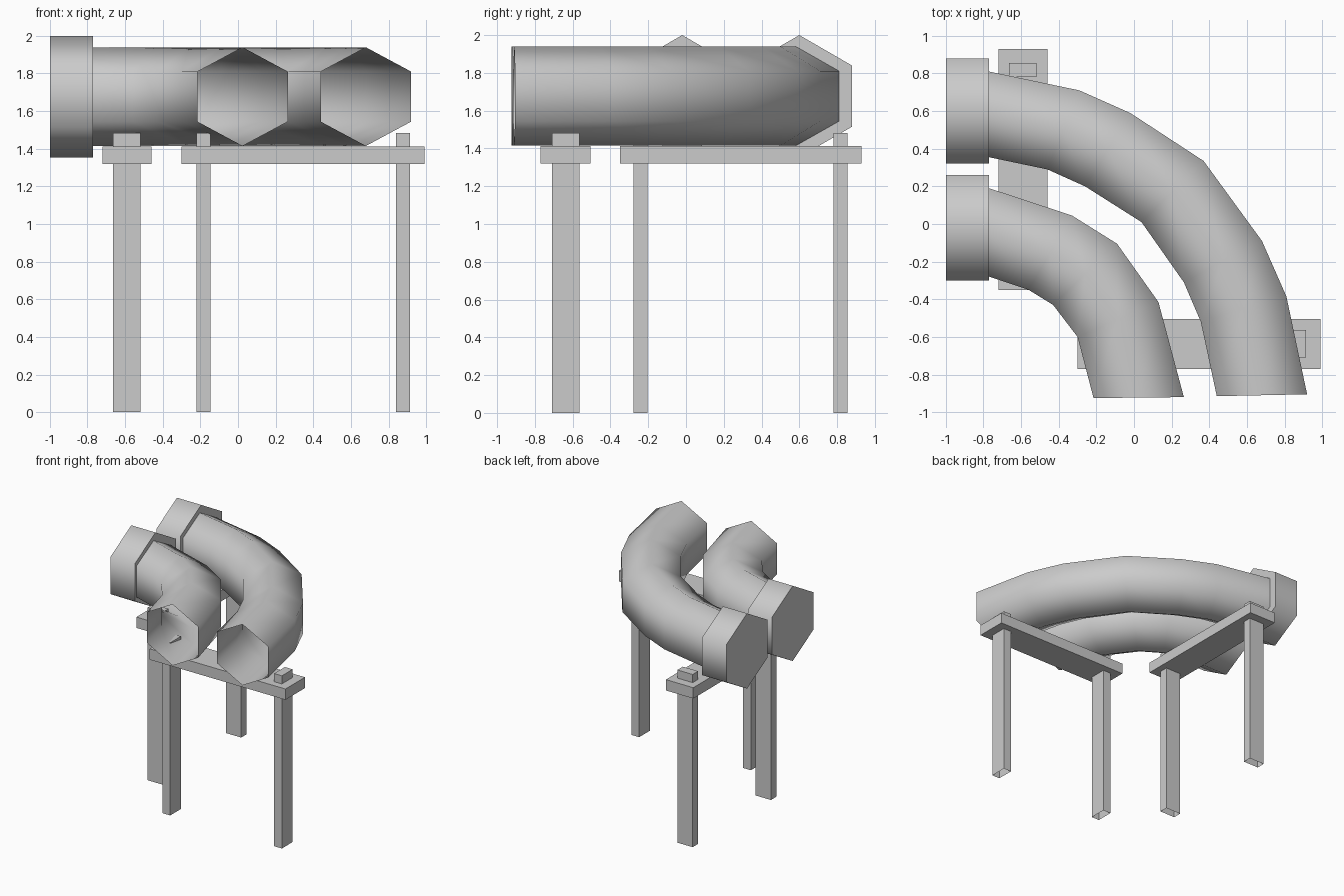
import bpy, bmesh, math

if "Cube" in bpy.data.objects:
    bpy.data.objects.remove(bpy.data.objects["Cube"])

ZC = 1.677          # height of the pipe axis


def make_object(name, bm, smooth_angle=None):
    bmesh.ops.recalc_face_normals(bm, faces=bm.faces[:])
    mesh = bpy.data.meshes.new(name)
    bm.to_mesh(mesh)
    bm.free()
    ob = bpy.data.objects.new(name, mesh)
    bpy.context.collection.objects.link(ob)
    if smooth_angle:
        bpy.ops.object.select_all(action='DESELECT')
        ob.select_set(True)
        bpy.context.view_layer.objects.active = ob
        bpy.ops.object.shade_smooth_by_angle(angle=math.radians(smooth_angle))
    return ob


def box(name, x, y, z, open_bottom=False):
    bm = bmesh.new()
    bmesh.ops.create_cube(bm, size=1)
    for v in bm.verts:
        for i, (lo, hi) in enumerate((x, y, z)):
            v.co[i] = hi if v.co[i] > 0 else lo
    bmesh.ops.recalc_face_normals(bm, faces=bm.faces[:])
    if open_bottom:
        low = [f for f in bm.faces if all(v.co.z < z[0] + 1e-4 for v in f.verts)]
        bmesh.ops.delete(bm, geom=low, context='FACES')
    return make_object(name, bm)


def bridge(bm, rings):
    for a, b in zip(rings, rings[1:]):
        for i in range(6):
            j = (i + 1) % 6
            bm.faces.new((a[i], a[j], b[j], b[i]))


# Bent six-sided pipe, open at the mouth: each station is outer xy, inner xy
def pipe(name, stations):
    bm = bmesh.new()
    rings = []
    for ox, oy, ix, iy in stations:
        mx, my = (ox + ix) / 2, (oy + iy) / 2
        section = [(ox, oy, .133), (mx, my, .262), (ix, iy, .133),
                   (ix, iy, -.133), (mx, my, -.262), (ox, oy, -.133)]
        rings.append([bm.verts.new((x, y, ZC + h)) for x, y, h in section])
    bridge(bm, rings)
    return make_object(name, bm, 75)


# Hexagonal closed collar along x
def flange(name, yc, r=.323):
    bm = bmesh.new()
    rings = []
    for x in (-1.0, -.77):
        angles = [math.radians(90 + 60 * i) for i in range(6)]
        rings.append([bm.verts.new((x, yc + r * math.cos(a), ZC + r * math.sin(a)))
                      for a in angles])
    bridge(bm, rings)
    for ring in rings:
        bm.faces.new(ring)
    return make_object(name, bm, 75)


# Pipes and their collars
pipe("outer_pipe", [
    (-.86, .83, -.86, .375), (-.77, .81, -.77, .355), (-.29, .71, -.46, .29),
    (-.02, .59, -.26, .20), (.37, .335, .04, .01), (.68, -.09, .265, -.31),
    (.81, -.385, .355, -.52), (.92, -.905, .44, -.915)])
pipe("inner_pipe", [
    (-.86, .215, -.86, -.255), (-.77, .19, -.77, -.28), (-.33, .045, -.56, -.35),
    (-.09, -.105, -.43, -.43), (.13, -.415, -.30, -.60), (.265, -.92, -.215, -.925)])
flange("outer_flange", .60)
flange("inner_flange", -.02)

# Cross beams
box("back_beam", (-.72, -.46), (-.35, .93), (1.32, 1.413))
box("front_beam", (-.30, .99), (-.77, -.505), (1.32, 1.413))

# Posts poking up through the beams
for i, c in enumerate((-.242, .819)):
    box(f"back_post_{i + 1}", (-.663, -.517), (c - .037, c + .037), (0, 1.483), True)
for i, c in enumerate((-.184, .877)):
    box(f"front_post_{i + 1}", (c - .037, c + .037), (-.71, -.564), (0, 1.483), True)
